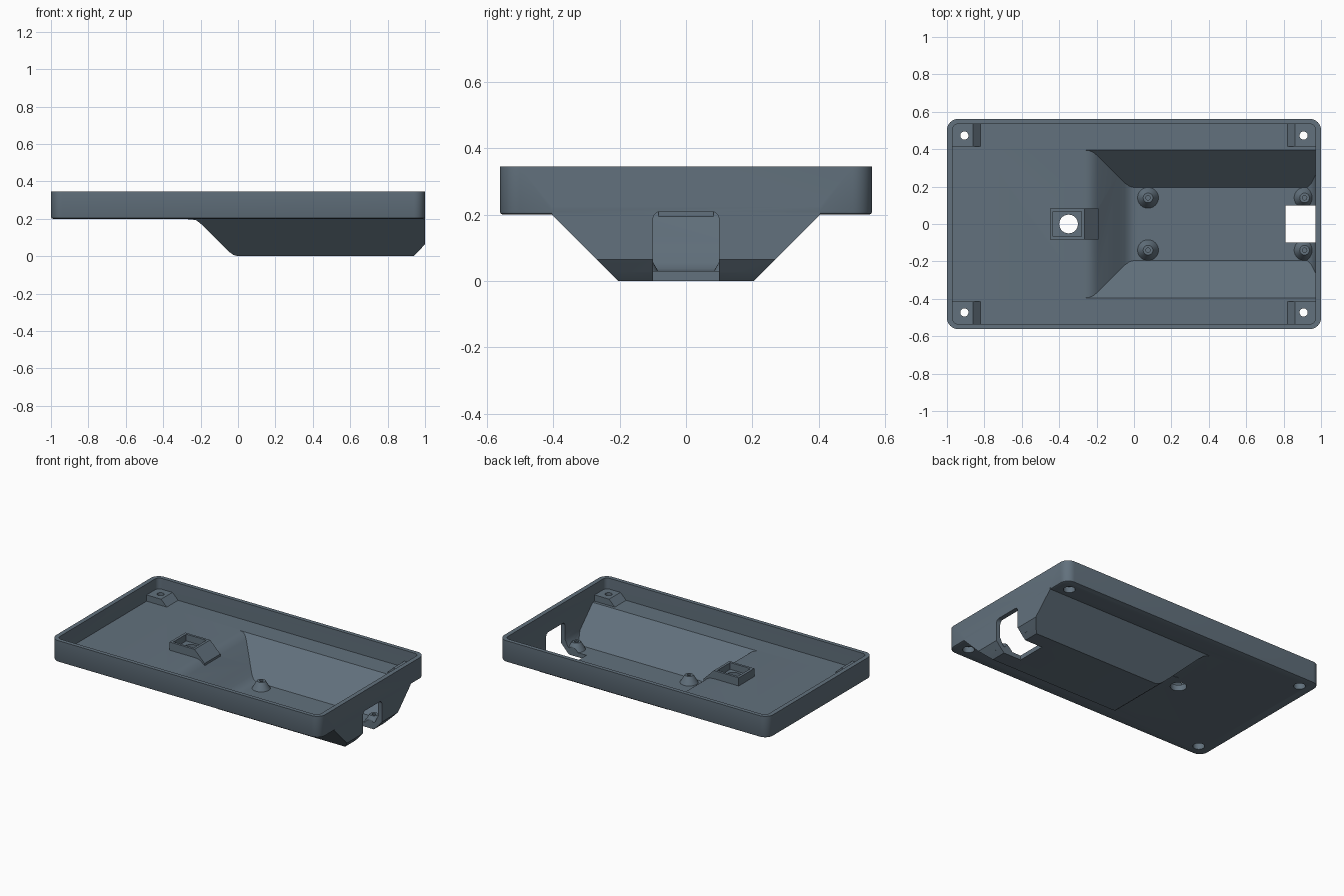
import bpy, bmesh, math

if "Cube" in bpy.data.objects:
    bpy.data.objects.remove(bpy.data.objects["Cube"])

slate = bpy.data.materials.new("slate_grey")
slate.diffuse_color = (0.122, 0.165, 0.205, 1)
slate.use_nodes = True
slate.node_tree.nodes["Principled BSDF"].inputs["Base Color"].default_value = slate.diffuse_color


def loft(name, loops):
    """Closed solid through equally sized point loops."""
    bm = bmesh.new()
    rings = [[bm.verts.new(p) for p in loop] for loop in loops]
    n = len(rings[0])
    for a, b in zip(rings, rings[1:]):
        for i in range(n):
            j = (i + 1) % n
            bm.faces.new((a[i], a[j], b[j], b[i]))
    bm.faces.new(rings[0][::-1])
    bm.faces.new(rings[-1])
    bmesh.ops.recalc_face_normals(bm, faces=bm.faces)
    me = bpy.data.meshes.new(name)
    bm.to_mesh(me)
    bm.free()
    me.materials.append(slate)
    ob = bpy.data.objects.new(name, me)
    bpy.context.collection.objects.link(ob)
    return ob


def combine(target, tool, op):
    """Apply a boolean and discard the tool."""
    mod = target.modifiers.new("bool", 'BOOLEAN')
    mod.operation, mod.solver, mod.object = op, 'EXACT', tool
    bpy.context.view_layer.objects.active = target
    bpy.ops.object.modifier_apply(modifier=mod.name)
    bpy.data.objects.remove(tool)


def round_rect(hx, hy, r, z, seg=8):
    pts = []
    for q, (sx, sy) in enumerate(((1, 1), (-1, 1), (-1, -1), (1, -1))):
        for i in range(seg + 1):
            a = (q + i / seg) * math.pi / 2
            pts.append((sx * (hx - r) + r * math.cos(a),
                        sy * (hy - r) + r * math.sin(a), z))
    return pts


def turned(name, x, y, profile, n=32):
    """Round part from (radius, height) pairs."""
    return loft(name, [[(x + r * math.cos(2 * math.pi * i / n),
                         y + r * math.sin(2 * math.pi * i / n), z)
                        for i in range(n)] for r, z in profile])


def box(name, x0, x1, y0, y1, z0, z1):
    return loft(name, [[(x0, y0, z), (x1, y0, z), (x1, y1, z), (x0, y1, z)]
                       for z in (z0, z1)])


def slab(name, profile, y0, y1):
    """Side profile in x, z extruded along y."""
    return loft(name, [[(x, y, z) for x, z in profile] for y in (y0, y1)])


def hopper(name, lift, wall_x, toe_x, half_y):
    """Sloped well with a chamfered right toe and eased left slope."""
    loops = []
    left = ((0.0, 0), (-0.025, 0.007), (-0.05, 0.025), (-0.09, 0.065),
            (-0.195, 0.17), (-0.22, 0.19), (-0.24, 0.197), (-0.26, 0.2), (-0.26, 0.225))
    for x, z in left:
        h = half_y + min(z, 0.2)
        xr = min(wall_x, toe_x + z)
        loops.append([(x, -h, z + lift), (xr, -h, z + lift),
                      (xr, h, z + lift), (x, h, z + lift)])
    return loft(name, loops)


# Outer shell: shallow tray with the well below it
body = loft("tray_body", [round_rect(1 - d, 0.562 - d, 0.06 - d, z) for d, z in
                          ((0.01, 0.2), (0.003, 0.203), (0, 0.21), (0, 0.345))])
combine(body, hopper("well", 0, 1.0, 0.94, 0.205), 'UNION')

# Hollow inside
cavity = loft("cavity", [round_rect(0.97, 0.535, 0.03, z) for z in (0.23, 0.4)])
combine(cavity, hopper("well_cavity", 0.03, 0.97, 0.925, 0.195), 'UNION')
combine(body, cavity, 'DIFFERENCE')

# Corner screw blocks with a sloped inner side
for sx in (-1, 1):
    for sy in (-1, 1):
        prof = [(sx * x, z) for x, z in
                ((0.976, 0.215), (0.805, 0.215), (0.862, 0.272), (0.976, 0.272))]
        combine(body, slab("corner_block", prof, sy * 0.415, sy * 0.541), 'UNION')

# Square pocket block with a ramp running onto the well slope
ramp = ((-0.45, 0.215), (-0.19, 0.19), (-0.19, 0.21), (-0.265, 0.285), (-0.45, 0.285))
combine(body, slab("pocket_block", ramp, -0.083, 0.083), 'UNION')
combine(body, box("pocket", -0.432, -0.282, -0.067, 0.067, 0.24, 0.4), 'DIFFERENCE')
combine(body, turned("pocket_hole", -0.35, 0, ((0.05, 0.1), (0.05, 0.4))), 'DIFFERENCE')

# Standoffs with blind screw holes
for x in (0.075, 0.912):
    for y in (-0.14, 0.14):
        combine(body, turned("standoff", x, y, ((0.057, 0.028), (0.031, 0.073),
                                                (0.026, 0.08))), 'UNION')
        combine(body, turned("pilot_hole", x, y, ((0.012, 0.045), (0.012, 0.1)), 16),
                'DIFFERENCE')

# Screw holes with wider recesses from below
for x in (-0.907, 0.907):
    for y in (-0.473, 0.473):
        combine(body, turned("screw_hole", x, y, ((0.022, 0.1), (0.022, 0.4)), 24),
                'DIFFERENCE')
        combine(body, turned("recess", x, y, ((0.036, 0.1), (0.036, 0.24))), 'DIFFERENCE')

# Connector opening through the right wall and floor
opening = [(-0.1, -0.1), (0.1, -0.1)]
for c, start in ((0.075, 0), (-0.075, 90)):
    for i in range(7):
        a = math.radians(start + 15 * i)
        opening.append((c + 0.025 * math.cos(a), 0.185 + 0.025 * math.sin(a)))
combine(body, loft("opening", [[(x, y, z) for y, z in opening] for x in (0.81, 1.1)]),
        'DIFFERENCE')

bpy.ops.object.select_all(action='DESELECT')
body.select_set(True)
bpy.context.view_layer.objects.active = body
bpy.ops.object.shade_smooth_by_angle(angle=math.radians(30))
